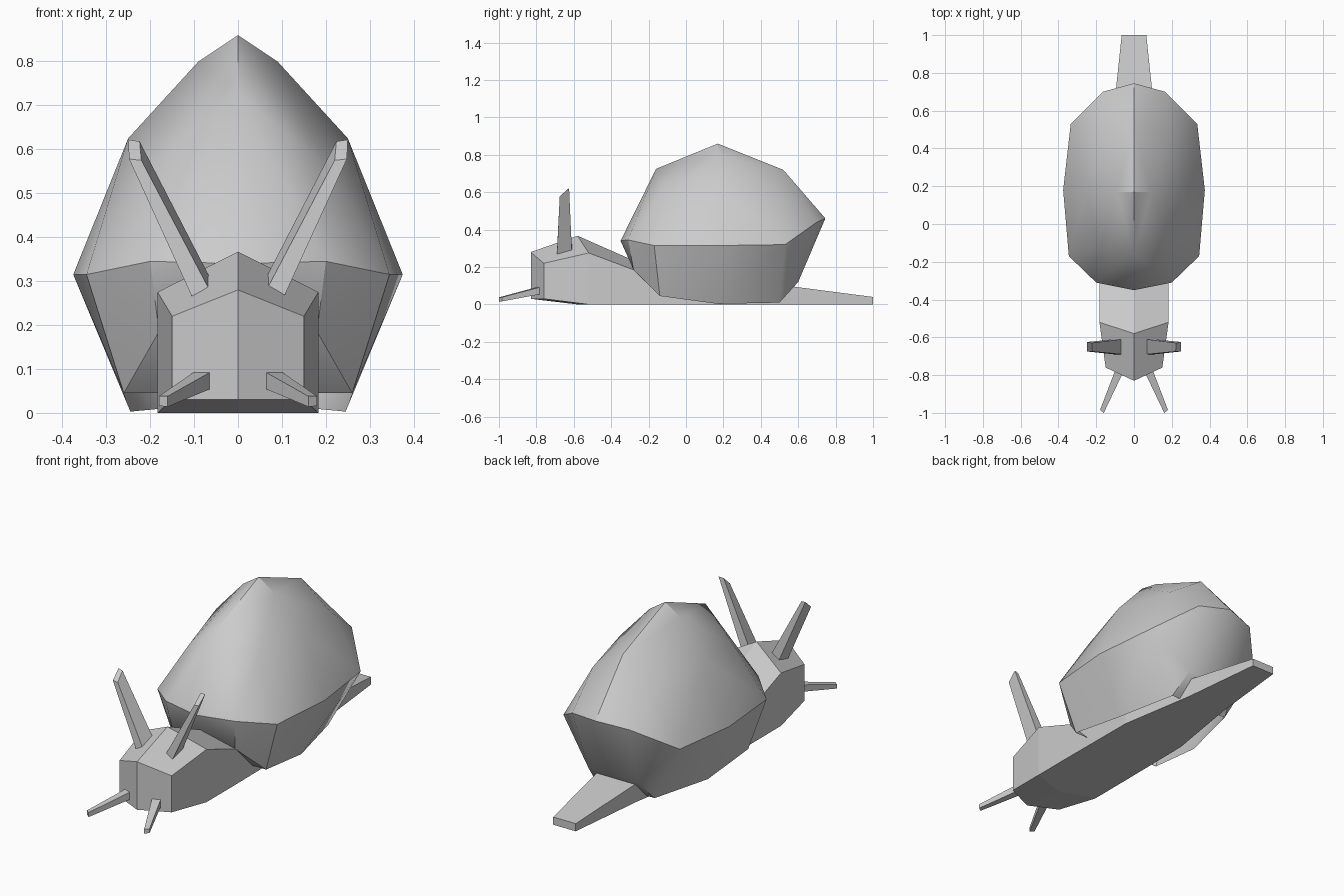
import bpy, bmesh

if "Cube" in bpy.data.objects:
    bpy.data.objects.remove(bpy.data.objects["Cube"])


def finish(bm, name, smooth=None):
    bmesh.ops.recalc_face_normals(bm, faces=bm.faces[:])
    me = bpy.data.meshes.new(name)
    bm.to_mesh(me)
    bm.free()
    ob = bpy.data.objects.new(name, me)
    bpy.context.collection.objects.link(ob)
    if smooth:
        bpy.ops.object.select_all(action='DESELECT')
        ob.select_set(True)
        bpy.context.view_layer.objects.active = ob
        bpy.ops.object.shade_smooth_by_angle(angle=smooth)
    return ob


def loft(name, rings):
    """Skin closed rings of equal length and cap both ends."""
    bm = bmesh.new()
    vr = [[bm.verts.new(p) for p in r] for r in rings]
    n = len(rings[0])
    for a, b in zip(vr, vr[1:]):
        for i in range(n):
            j = (i + 1) % n
            bm.faces.new((a[i], a[j], b[j], b[i]))
    bm.faces.new(vr[0])
    bm.faces.new(vr[-1])
    return finish(bm, name)


# Body: head, neck, foot and tail as one loft
# half width, centre y, side y, bottom z, side top z, centre top z
stations = [
    (.15, -.83, -.76, .03, .22, .28),
    (.183, -.58, -.52, 0, .275, .367),
    (.183, -.28, -.28, 0, .185, .235),
    (.18, .15, .15, 0, .15, .17),
    (.112, .56, .56, 0, .097, .097),
    (.065, 1.0, 1.0, 0, .04, .04),
]
body = loft("body", [
    [(0, yc, zb), (w, ys, zb), (w, ys, zs), (0, yc, zc), (-w, ys, zs), (-w, ys, zb)]
    for w, yc, ys, zb, zs, zc in stations])
# split the nose cap down the middle so it folds at the centre line
bm = bmesh.new()
bm.from_mesh(body.data)
bm.verts.ensure_lookup_table()
bmesh.ops.connect_verts(bm, verts=[bm.verts[0], bm.verts[3]])
bm.to_mesh(body.data)
bm.free()

# Shell: faceted dome, convex hull of mirrored half points, open underneath
half = [
    (0, .17, .86), (0, -.16, .725), (0, .52, .72), (0, -.35, .34), (0, .745, .46),
    (.09, .17, .80), (.195, -.12, .57), (.25, .18, .625), (.185, .50, .60),
    (.2, -.31, .345), (.345, -.17, .315), (.375, .18, .315), (.335, .53, .32),
    (.165, .70, .44), (.26, -.14, .045), (.245, .17, .003), (.17, .5, .01),
    (.14, .6, .12), (.18, -.28, .185),
]
bm = bmesh.new()
for x, y, z in half:
    for s in ((1, -1) if x else (1,)):
        bm.verts.new((s * x, y, z))
bmesh.ops.convex_hull(bm, input=bm.verts[:])
bm.normal_update()
under = [f for f in bm.faces if f.normal.z < -.9]
bmesh.ops.delete(bm, geom=under, context='FACES')
finish(bm, "shell", .5)

# Eye stalks and feelers: tapered four-sided rods
for s, side in ((1, "left"), (-1, "right")):
    loft("eye_stalk_" + side, [
        [(s * .065, -.69, .28), (s * .105, -.69, .265), (s * .105, -.61, .28), (s * .065, -.61, .31)],
        [(s * .22, -.675, .575), (s * .248, -.675, .578), (s * .25, -.625, .622), (s * .224, -.63, .618)]])
    loft("feeler_" + side, [
        [(s * .05, -.77, .06), (s * .09, -.75, .06), (s * .09, -.75, .1), (s * .05, -.77, .1)],
        [(s * .16, -1, .014), (s * .18, -.985, .016), (s * .18, -.985, .038), (s * .16, -1, .038)]])
